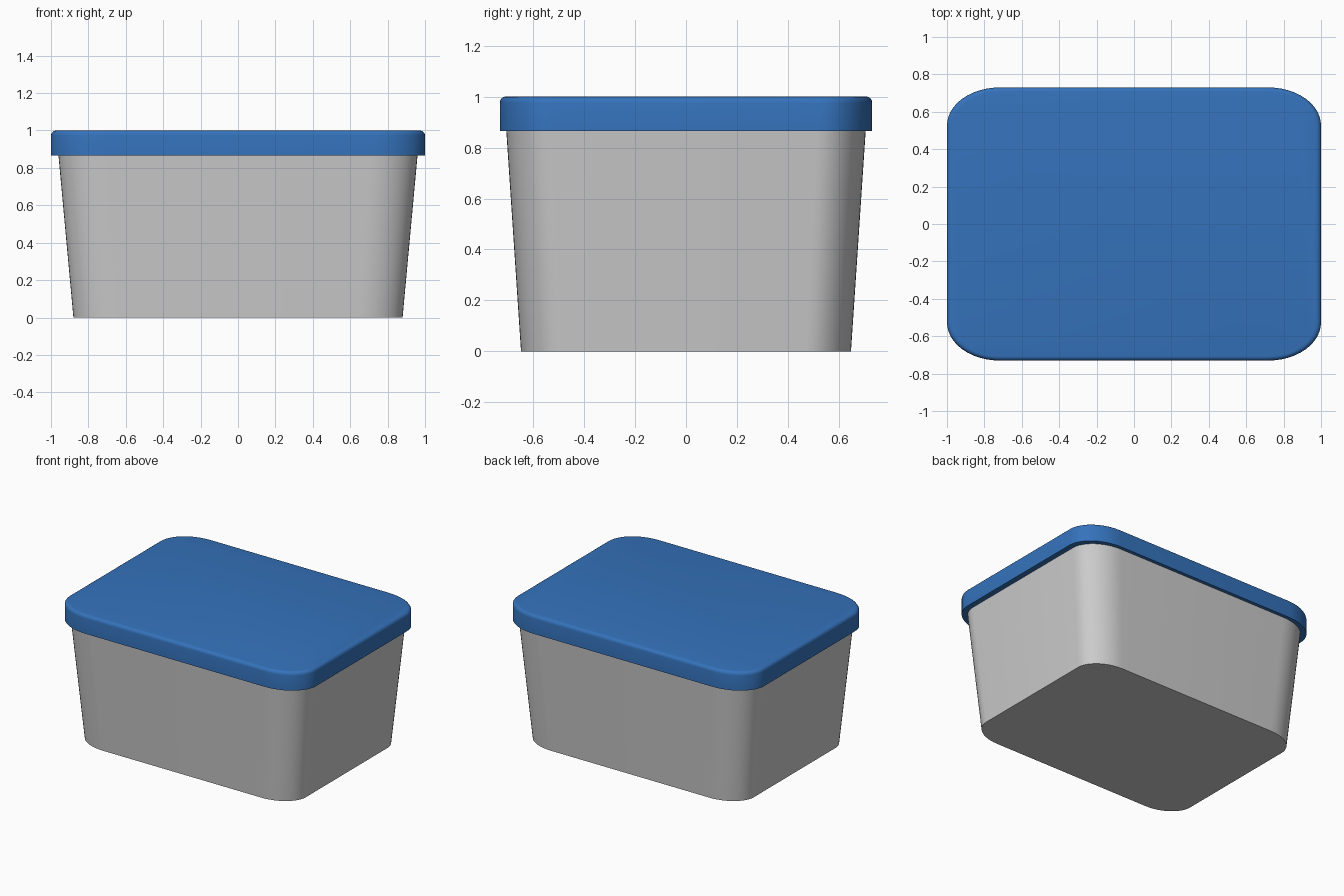
import bpy, bmesh, math

if "Cube" in bpy.data.objects:
    bpy.data.objects.remove(bpy.data.objects["Cube"])


def outline(hx, hy, rx, ry, z, seg=12):
    """Rectangle with elliptical corners, as a counter-clockwise loop."""
    pts = []
    for i, (sx, sy) in enumerate([(1, 1), (-1, 1), (-1, -1), (1, -1)]):
        for k in range(seg + 1):
            a = math.pi / 2 * (i + k / seg)
            pts.append((sx * (hx - rx) + rx * math.cos(a),
                        sy * (hy - ry) + ry * math.sin(a), z))
    return pts


def loft(name, loops):
    """Skin stacked outlines and cap both ends."""
    bm = bmesh.new()
    rings = [[bm.verts.new(p) for p in loop] for loop in loops]
    n = len(rings[0])
    for a, b in zip(rings, rings[1:]):
        for i in range(n):
            j = (i + 1) % n
            bm.faces.new((a[i], a[j], b[j], b[i]))
    bm.faces.new(rings[0][::-1])
    bm.faces.new(rings[-1])
    mesh = bpy.data.meshes.new(name)
    bm.to_mesh(mesh)
    bm.free()
    obj = bpy.data.objects.new(name, mesh)
    bpy.context.collection.objects.link(obj)
    bpy.ops.object.select_all(action='DESELECT')
    bpy.context.view_layer.objects.active = obj
    obj.select_set(True)
    bpy.ops.object.shade_smooth_by_angle(angle=math.radians(35))
    return obj


# Tapered container
loft("container", [outline(0.88, 0.647, 0.24, 0.176, 0.0),
                   outline(0.963, 0.707, 0.26, 0.19, 0.9)])

# Lid with a softened top edge
lid_loops = [outline(1.0, 0.73, 0.28, 0.205, 0.865)]
for k in range(5):
    a = math.pi / 2 * k / 4
    d = 0.03 * (1 - math.cos(a))
    lid_loops.append(outline(1 - d, 0.73 - 0.75 * d, 0.28 - d, 0.205 - 0.75 * d,
                             0.975 + 0.025 * math.sin(a)))
lid = loft("lid", lid_loops)

blue = bpy.data.materials.new("blue")
blue.diffuse_color = (0.035, 0.17, 0.50, 1)
blue.use_nodes = True
blue.node_tree.nodes["Principled BSDF"].inputs["Base Color"].default_value = blue.diffuse_color
lid.data.materials.append(blue)
